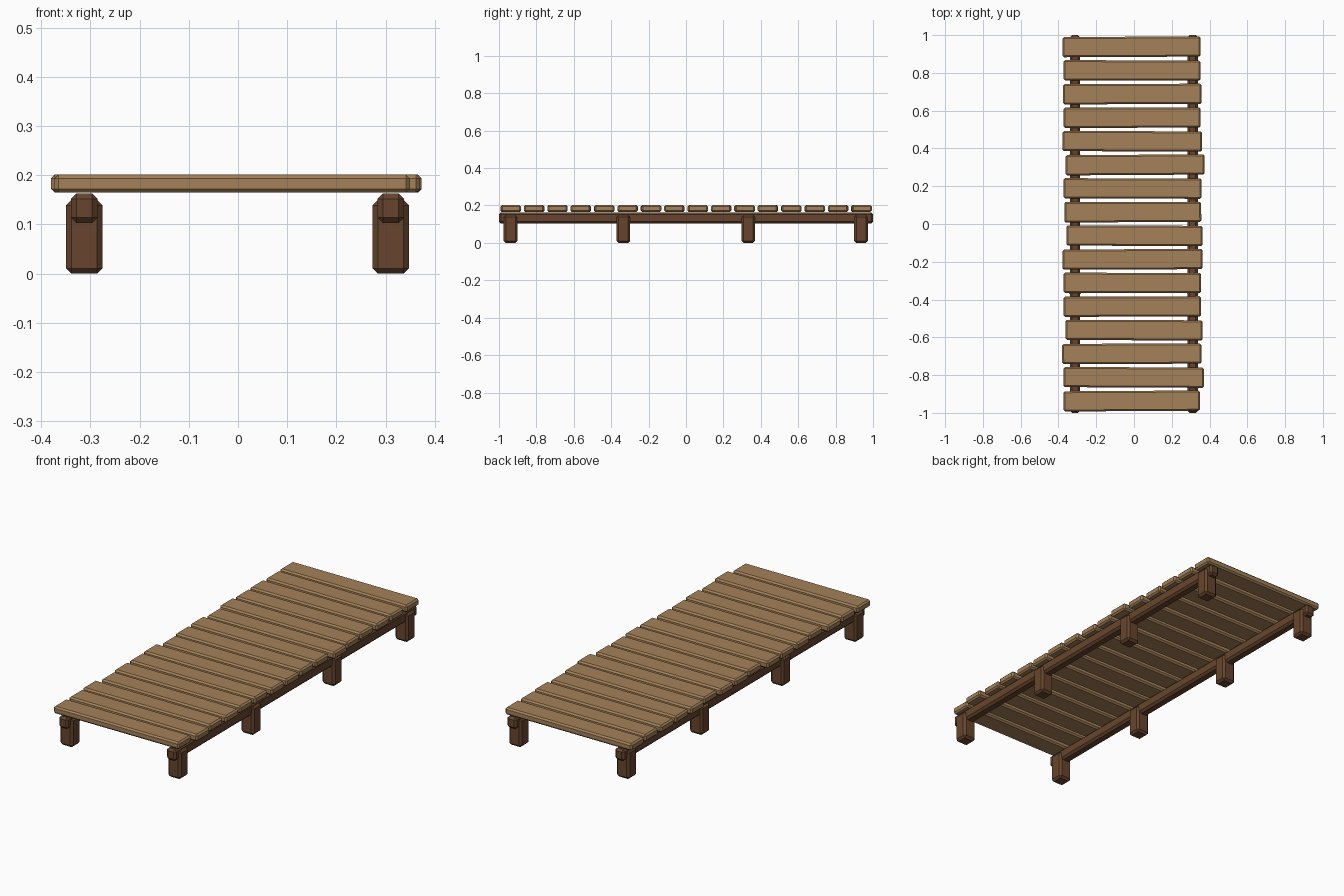
import bpy
import bmesh
from mathutils import Matrix

if "Cube" in bpy.data.objects:
    bpy.data.objects.remove(bpy.data.objects["Cube"])


def material(name, color):
    m = bpy.data.materials.new(name)
    m.diffuse_color = (*color, 1)
    m.use_nodes = True
    m.node_tree.nodes["Principled BSDF"].inputs["Base Color"].default_value = m.diffuse_color
    return m


plank_wood = material("light_plank_wood", (0.37, 0.22, 0.098))
frame_wood = material("dark_frame_wood", (0.135, 0.060, 0.026))


def timber(name, center, size, chamfer, mat, turn=0.0):
    """Chamfered block of wood."""
    bm = bmesh.new()
    bmesh.ops.create_cube(bm, size=1, matrix=Matrix.Diagonal((*size, 1)))
    bmesh.ops.bevel(bm, geom=bm.edges[:], offset=chamfer, segments=1,
                    affect='EDGES', profile=0.5)
    me = bpy.data.meshes.new(name)
    bm.to_mesh(me)
    bm.free()
    me.materials.append(mat)
    ob = bpy.data.objects.new(name, me)
    ob.location = center
    ob.rotation_euler.z = turn
    bpy.context.collection.objects.link(ob)
    return ob


# Deck planks, back to front: uneven left and right ends, slight turns
ends = [(-.378, .352), (-.373, .352), (-.376, .358), (-.373, .352),
        (-.378, .361), (-.362, .373), (-.373, .358), (-.369, .356),
        (-.358, .363), (-.378, .363), (-.373, .355), (-.373, .355),
        (-.362, .363), (-.380, .357), (-.373, .370), (-.373, .349)]
turns = [.005, -.003, .004, .002, -.004, .006, -.003, .003,
         -.003, .004, -.003, .003, -.004, .003, -.005, .006]
for i, ((left, right), turn) in enumerate(zip(ends, turns)):
    y = 0.938 - i * 0.125
    timber(f"deck_plank_{i + 1}", ((left + right) / 2, y, 0.183),
           (right - left, 0.107, 0.037), 0.008, plank_wood, turn)

# Long beams under the deck and the posts that carry them
for side, x in (("left", -0.3125), ("right", 0.3105)):
    timber(f"{side}_beam", (x, 0, 0.133), (0.054, 2.0, 0.060), 0.011, frame_wood)
    for j, y in enumerate((-0.938, -0.335, 0.333, 0.936)):
        timber(f"{side}_post_{j + 1}", (x, y, 0.075), (0.074, 0.073, 0.150),
               0.011, frame_wood)
